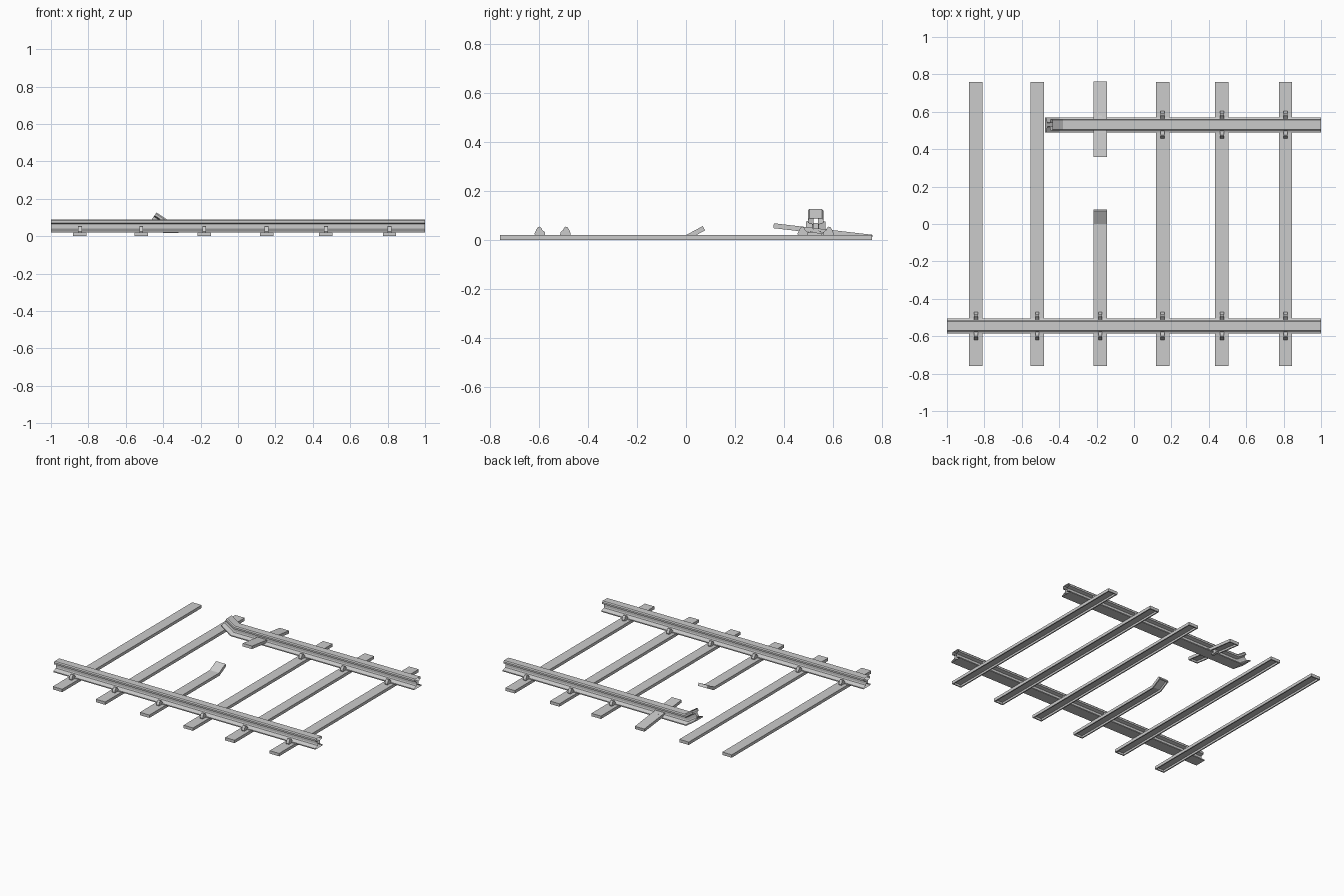
import bpy, bmesh, math
from mathutils import Vector

if "Cube" in bpy.data.objects:
    bpy.data.objects.remove(bpy.data.objects["Cube"])


def finish(bm, name):
    bmesh.ops.recalc_face_normals(bm, faces=bm.faces[:])
    me = bpy.data.meshes.new(name)
    bm.to_mesh(me)
    bm.free()
    ob = bpy.data.objects.new(name, me)
    bpy.context.collection.objects.link(ob)
    return ob


def sweep(profile, path, axis, offset, cap):
    """Sweep a (side, up) profile along a mitred (distance, z) path; axis is 'x' or 'y'."""
    bm = bmesh.new()
    pts = [Vector(p) for p in path]
    dirs = [(b - a).normalized() for a, b in zip(pts, pts[1:])]
    rings = []
    for i, p in enumerate(pts):
        d0, d1 = dirs[max(i - 1, 0)], dirs[min(i, len(dirs) - 1)]
        t = (d0 + d1).normalized()
        n = Vector((-t.y, t.x)) / t.dot(d1)
        ring = []
        for side, up in profile:
            q = p + n * up
            co = (q.x, offset + side, q.y) if axis == 'x' else (offset + side, q.x, q.y)
            ring.append(bm.verts.new(co))
        rings.append(ring)
    k = len(profile)
    for a, b in zip(rings, rings[1:]):
        for j in range(k):
            bm.faces.new((a[j], a[(j + 1) % k], b[(j + 1) % k], b[j]))
    if cap:
        bm.faces.new(rings[0])
        bm.faces.new(rings[-1])
    bmesh.ops.recalc_face_normals(bm, faces=bm.faces[:])
    return bm


def sleeper(name, x, path):
    h = 0.036
    bm = sweep([(-h, 0), (h, 0), (h, 0.02), (-h, 0.02)], path, 'y', x, True)
    # hollow the underside into a trough
    bm.normal_update()
    under = [f for f in bm.faces if f.normal.z < -0.7]
    bmesh.ops.inset_region(bm, faces=under, thickness=0.008, depth=0, use_even_offset=True)
    bmesh.ops.inset_region(bm, faces=under, thickness=0.002, depth=-0.012, use_even_offset=True)
    return finish(bm, name)


# I-shaped rail section, height 0.07
half = [(0.040, 0), (0.040, 0.007), (0.012, 0.017), (0.009, 0.024), (0.009, 0.044),
        (0.031, 0.051), (0.031, 0.063), (0.025, 0.070)]
rail_section = half + [(-s, u) for s, u in reversed(half)]


def rail(name, y, path):
    return finish(sweep(rail_section, path, 'x', y, False), name)


def clip(name, x, y, side, dz=0.0):
    """Rounded lug gripping the rail foot; side is the outward direction in y."""
    prof = [(0.030, 0.018), (0.072, 0.018), (0.074, 0.026), (0.066, 0.044), (0.060, 0.052),
            (0.053, 0.054), (0.046, 0.049), (0.042, 0.040), (0.032, 0.032)]
    bm = bmesh.new()
    a = [bm.verts.new((x - 0.010, y + side * p, z + dz)) for p, z in prof]
    b = [bm.verts.new((x + 0.010, y + side * p, z + dz)) for p, z in prof]
    bm.faces.new(a)
    bm.faces.new(b)
    n = len(prof)
    for j in range(n):
        bm.faces.new((a[j], a[(j + 1) % n], b[(j + 1) % n], b[j]))
    return finish(bm, name)


FRONT_Y, BACK_Y = -0.545, 0.53
XS = [-0.845, -0.517, -0.18, 0.153, 0.47, 0.81]

# sleepers, the third one snapped in two
for i, x in enumerate(XS):
    if i == 2:
        sleeper("broken_sleeper_front", x, [(-0.76, 0), (0.006, 0), (0.078, 0.039)])
        sleeper("broken_sleeper_back", x, [(0.357, 0.048), (0.76, 0.001)])
    else:
        sleeper(f"sleeper_{i + 1}", x, [(-0.76, 0), (0.76, 0)])

# rails, the back one broken off and bent up
rail("front_rail", FRONT_Y, [(-1, 0.02), (1, 0.02)])
rail("broken_back_rail", BACK_Y, [(-0.475, 0.069), (-0.40, 0.018), (0.35, 0.02), (1, 0.02)])

# rail clips
for i, x in enumerate(XS):
    for side in (-1, 1):
        clip(f"front_clip_{i + 1}_{'in' if side > 0 else 'out'}", x, FRONT_Y, side)
        if i > 2:
            clip(f"back_clip_{i + 1}_{'out' if side > 0 else 'in'}", x, BACK_Y, side)
clip("loose_back_clip", XS[2], BACK_Y - 0.01, 1, -0.01)
